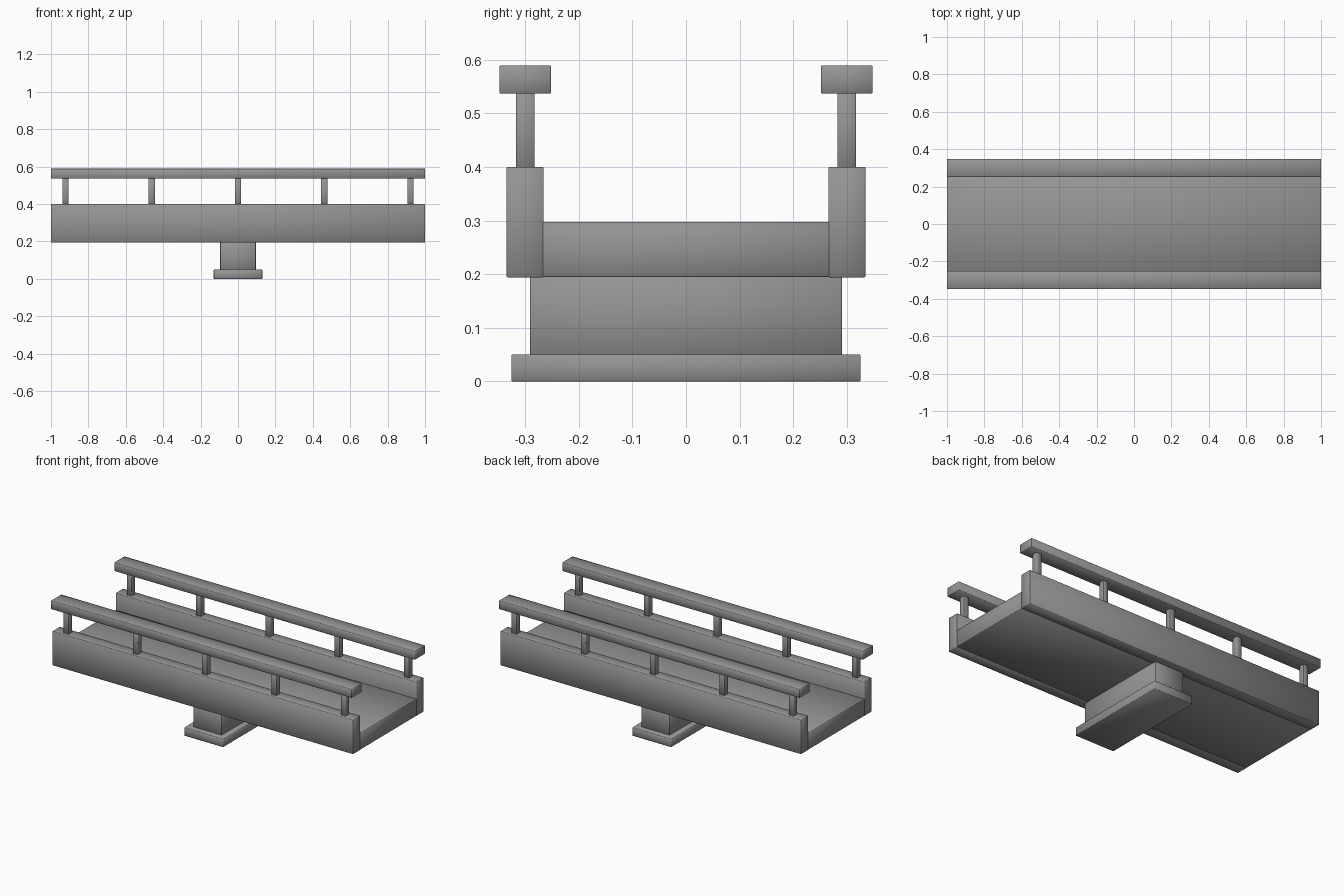
import bpy

if "Cube" in bpy.data.objects:
    bpy.data.objects.remove(bpy.data.objects["Cube"])

# Dark grey paint shared by all parts
grey = bpy.data.materials.new("dark_grey")
grey.diffuse_color = (0.3, 0.3, 0.3, 1)
grey.use_nodes = True
grey.node_tree.nodes["Principled BSDF"].inputs["Base Color"].default_value = grey.diffuse_color


def box(name, x, y, z, bevel=0.0015):
    """Smooth-shaded box from (min, max) ranges, with a hairline soft edge."""
    bpy.ops.mesh.primitive_cube_add(
        size=1, location=[(r[0] + r[1]) / 2 for r in (x, y, z)])
    ob = bpy.context.object
    ob.name = name
    ob.scale = [r[1] - r[0] for r in (x, y, z)]
    bpy.ops.object.transform_apply(location=False, rotation=False, scale=True)
    ob.data.materials.append(grey)
    mod = ob.modifiers.new("soft_edges", "BEVEL")
    mod.width = bevel
    mod.segments = 1
    bpy.ops.object.shade_smooth()
    return ob


# Roadway deck
box("deck", (-1, 1), (-0.268, 0.268), (0.195, 0.297))

# Central pier and its footing
box("pier", (-0.095, 0.095), (-0.291, 0.291), (0.045, 0.2))
box("pier_footing", (-0.13, 0.13), (-0.326, 0.326), (0, 0.05))

# Side girders, railing posts and handrails
for side, s in (("front", -1), ("back", 1)):
    def span(centre, width):
        return (s * centre - width / 2, s * centre + width / 2)

    box(side + "_girder", (-1, 1), span(0.3, 0.069), (0.194, 0.4))
    box(side + "_handrail", (-1, 1), span(0.3, 0.096), (0.537, 0.589))
    for i in range(5):
        x = -0.922 + i * 0.461
        box(f"{side}_post_{i + 1}", (x - 0.017, x + 0.017), span(0.3, 0.035),
            (0.395, 0.542))
